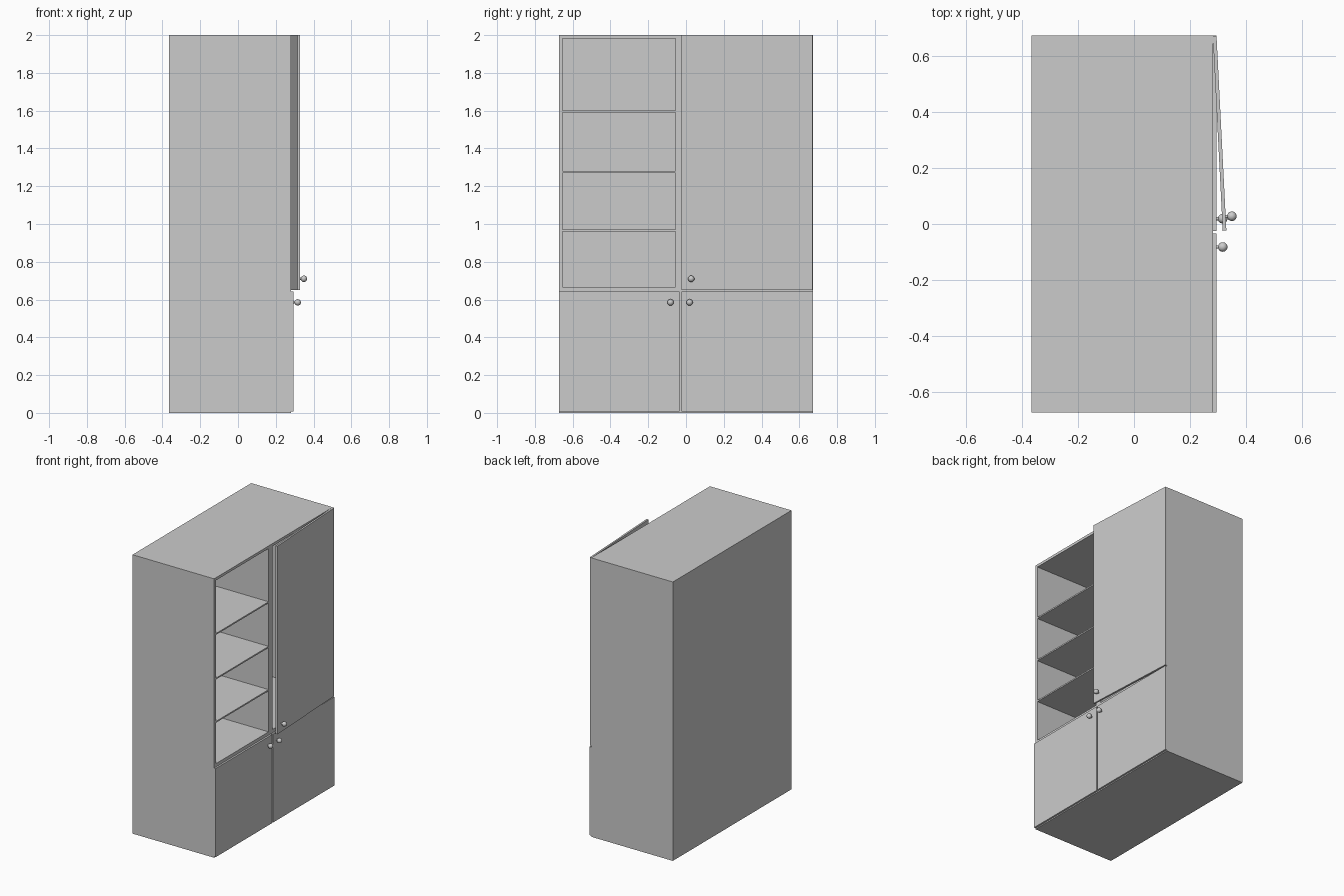
import bpy, bmesh, math
from mathutils import Matrix, Vector

if "Cube" in bpy.data.objects:
    bpy.data.objects.remove(bpy.data.objects["Cube"])

X0, XF, W, H = -0.366, 0.281, 0.672, 2.0   # back, carcass front, half width, height
T = 0.019                                  # panel thickness
DOOR = 0.013                               # door thickness
XB = X0 + 0.012                            # inner face of back panel


def finish(bm, name):
    mesh = bpy.data.meshes.new(name)
    bm.to_mesh(mesh)
    bm.free()
    ob = bpy.data.objects.new(name, mesh)
    bpy.context.collection.objects.link(ob)
    return ob


def box(name, lo, hi):
    lo, hi = Vector(lo), Vector(hi)
    bm = bmesh.new()
    bmesh.ops.create_cube(bm, size=1, matrix=Matrix.Translation((lo + hi) / 2)
                          @ Matrix.Diagonal((*(hi - lo), 1)))
    return finish(bm, name)


def knob(name, y, z):
    # round ball on a short neck, standing on the door face
    bm = bmesh.new()
    x = XF + DOOR
    bmesh.ops.create_uvsphere(bm, u_segments=24, v_segments=12, radius=0.017,
                              matrix=Matrix.Translation((x + 0.022, y, z)))
    bmesh.ops.create_cone(bm, cap_ends=True, segments=16, radius1=0.006, radius2=0.006,
                          depth=0.014, matrix=Matrix.Translation((x + 0.006, y, z))
                          @ Matrix.Rotation(math.pi / 2, 4, 'Y'))
    for f in bm.faces:
        f.smooth = len(f.verts) <= 4
    return finish(bm, name)


# carcass
box("back_panel", (X0, -W + T, T), (XB, W - T, H - T))
box("left_side", (X0, -W, 0), (XF, -W + T, H))
box("right_side", (X0, W - T, 0), (XF, W, H))
box("bottom_panel", (X0, -W + T, 0), (XF, W - T, T))
box("top_panel", (X0, -W + T, H - T), (XF, W - T, H))
box("middle_deck", (XB, -W + T, 0.63), (XF, W - T, 0.667))
box("upper_divider", (XB, -0.055, 0.667), (XF, -0.008, H - T))
box("lower_divider", (XB, -0.055, T), (XF, -0.008, 0.63))

# open shelves
for i, z in enumerate((0.96, 1.27, 1.59)):
    box(f"shelf_{i + 1}", (XB, -W + T, z), (XF, -0.055, z + 0.01))

# lower doors
box("lower_left_door", (XF, -W, 0.008), (XF + DOOR, -0.034, 0.643))
box("lower_right_door", (XF, -0.025, 0.008), (XF + DOOR, W, 0.643))
knob("lower_left_knob", -0.082, 0.585)
knob("lower_right_knob", 0.019, 0.585)

# upper door, slightly ajar on its right edge
hinge = Vector((XF, W - 0.002, 0))
swing = (Matrix.Translation(hinge) @ Matrix.Rotation(math.radians(2.9), 4, 'Z')
         @ Matrix.Translation(-hinge))
for ob in (box("upper_door", (XF, -0.025, 0.65), (XF + DOOR, W - 0.002, H)),
           knob("upper_knob", 0.025, 0.71)):
    ob.data.transform(swing)
